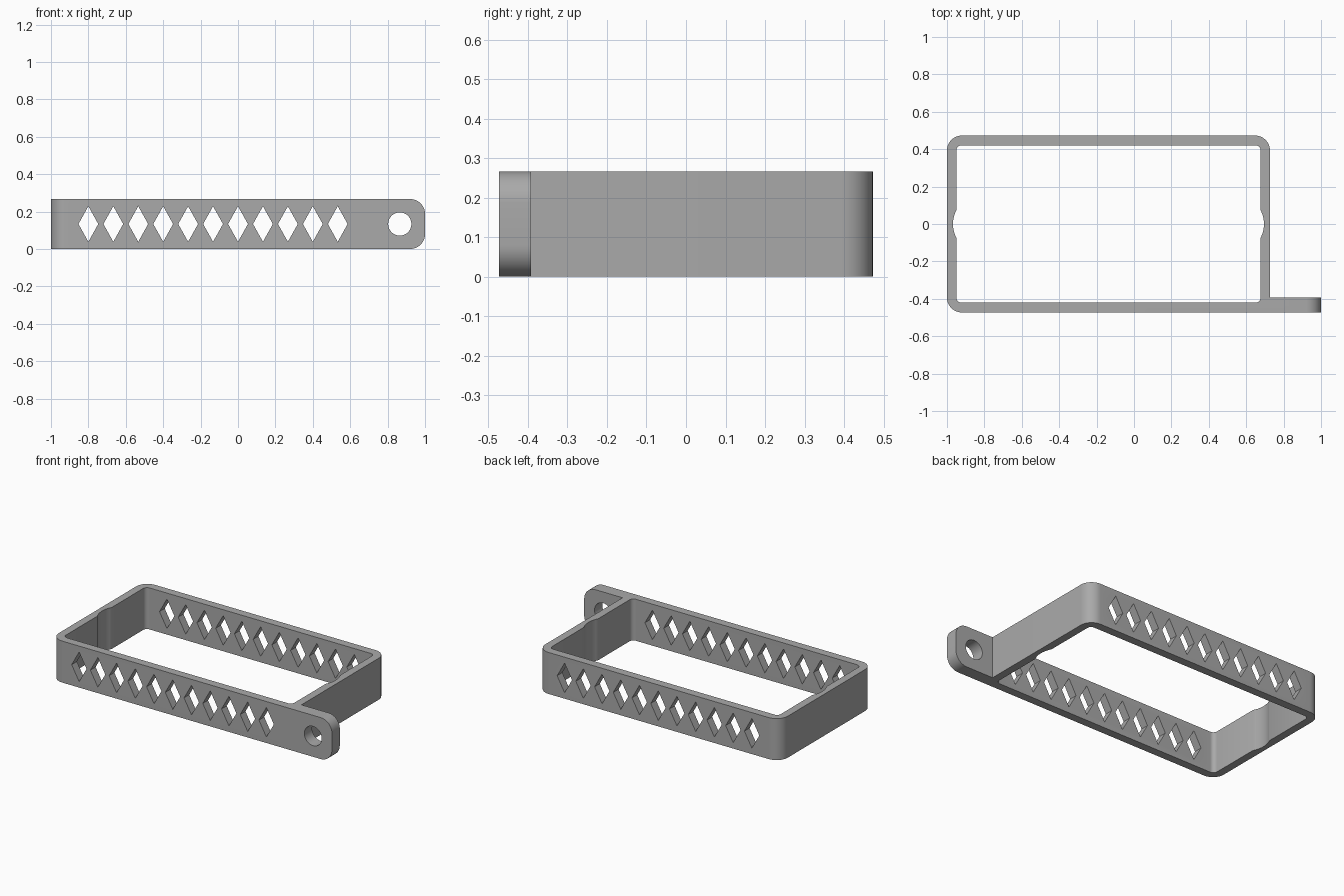
import bpy, bmesh, math
from mathutils import Vector, Matrix

cube = bpy.data.objects.get("Cube")
if cube:
    bpy.data.objects.remove(cube, do_unlink=True)

HEIGHT = 0.267
LEFT, RIGHT, DEPTH = -1.0, 0.727, 0.473   # outer frame
TAB_END, TAB_BACK = 1.0, -0.393
SIDE_WALL, LONG_WALL = 0.05, 0.053
ROUND = 0.08

grey = bpy.data.materials.new("mid grey")
grey.use_nodes = True
colour = (0.4, 0.4, 0.4, 1)
grey.diffuse_color = colour
grey.node_tree.nodes["Principled BSDF"].inputs["Base Color"].default_value = colour


def fillet(corners, steps=10):
    """Round each (x, y, radius) corner of a closed right-angled outline."""
    out = []
    for i, (x, y, r) in enumerate(corners):
        p = Vector((x, y))
        if r == 0:
            out.append(p)
            continue
        a = (Vector(corners[i - 1][:2]) - p).normalized()
        b = (Vector(corners[(i + 1) % len(corners)][:2]) - p).normalized()
        for k in range(steps + 1):
            t = k / steps * math.pi / 2
            out.append(p + r * (a * (1 - math.sin(t)) + b * (1 - math.cos(t))))
    return out


def prism(bm, outline, low, high, turn=Matrix()):
    """Extrude a flat outline from low to high, then turn it."""
    base = [bm.verts.new((p[0], p[1], low)) for p in outline]
    top = [bm.verts.new((p[0], p[1], high)) for p in outline]
    bm.faces.new(base[::-1])
    bm.faces.new(top)
    n = len(base)
    for i in range(n):
        j = (i + 1) % n
        bm.faces.new((base[i], base[j], top[j], top[i]))
    bmesh.ops.transform(bm, matrix=turn, verts=base + top, space=Matrix())


def finish(name, bm, helper=False):
    bmesh.ops.recalc_face_normals(bm, faces=bm.faces)
    mesh = bpy.data.meshes.new(name)
    bm.to_mesh(mesh)
    bm.free()
    mesh.materials.append(grey)
    obj = bpy.data.objects.new(name, mesh)
    bpy.context.collection.objects.link(obj)
    obj.hide_render = helper
    return obj


# Solid body: rounded frame with the mounting tab along the front
bm = bmesh.new()
prism(bm, fillet([(LEFT, -DEPTH, ROUND), (TAB_END, -DEPTH, 0), (TAB_END, TAB_BACK, 0),
                  (RIGHT, TAB_BACK, 0), (RIGHT, DEPTH, ROUND), (LEFT, DEPTH, ROUND)]), 0, HEIGHT)
tab_edges = [e for e in bm.edges
             if all(v.co.x > TAB_END - 0.001 for v in e.verts)
             and abs(e.verts[0].co.y - e.verts[1].co.y) > 0.01]
bmesh.ops.bevel(bm, geom=tab_edges, offset=ROUND, segments=10, profile=0.5, affect='EDGES')
frame = finish("bracket_frame", bm)

# Opening with a shallow arc-shaped relief in each side wall
x0, x1, y1 = LEFT + SIDE_WALL, RIGHT - SIDE_WALL, DEPTH - LONG_WALL
half, sag, r_in = 0.073, 0.018, 0.027
radius = (half ** 2 + sag ** 2) / (2 * sag)
spread = math.asin(half / radius)
arc = []
for k in range(11):
    t = spread * (k / 5 - 1)
    arc.append((radius * math.cos(t) - radius + sag, radius * math.sin(t)))
right_relief = [(x1 + dx, y, 0) for dx, y in arc]
left_relief = [(x0 - dx, -y, 0) for dx, y in arc]
bm = bmesh.new()
prism(bm, fillet([(x0, -y1, r_in), (x1, -y1, r_in)] + right_relief
                 + [(x1, y1, r_in), (x0, y1, r_in)] + left_relief), -0.1, HEIGHT + 0.1)
opening = finish("opening_cutter", bm, True)

# Diamond slots through both long walls, and the screw hole in the tab
bm = bmesh.new()
upright = Matrix.Rotation(math.pi / 2, 4, 'X')
mid = HEIGHT / 2
for i in range(11):
    x = -0.8 + i * 0.4 / 3
    prism(bm, [(x - 0.053, mid), (x, mid - 0.095), (x + 0.053, mid), (x, mid + 0.095)],
          -0.6, 0.6, upright)
hole = [(0.865 + 0.062 * math.cos(k * math.tau / 40), mid + 0.062 * math.sin(k * math.tau / 40))
        for k in range(40)]
prism(bm, hole, 0.3, 0.6, upright)
slots = finish("slot_cutter", bm, True)

for cutter in (opening, slots):
    cut = frame.modifiers.new(cutter.name, 'BOOLEAN')
    cut.operation = 'DIFFERENCE'
    cut.solver = 'EXACT'
    cut.object = cutter

# Apply the cuts, remove the helpers, smooth only the rounded surfaces
bpy.ops.object.select_all(action='DESELECT')
frame.select_set(True)
bpy.context.view_layer.objects.active = frame
for cutter in (opening, slots):
    bpy.ops.object.modifier_apply(modifier=cutter.name)
    bpy.data.objects.remove(cutter, do_unlink=True)
bpy.ops.object.shade_smooth_by_angle(angle=math.radians(25))
